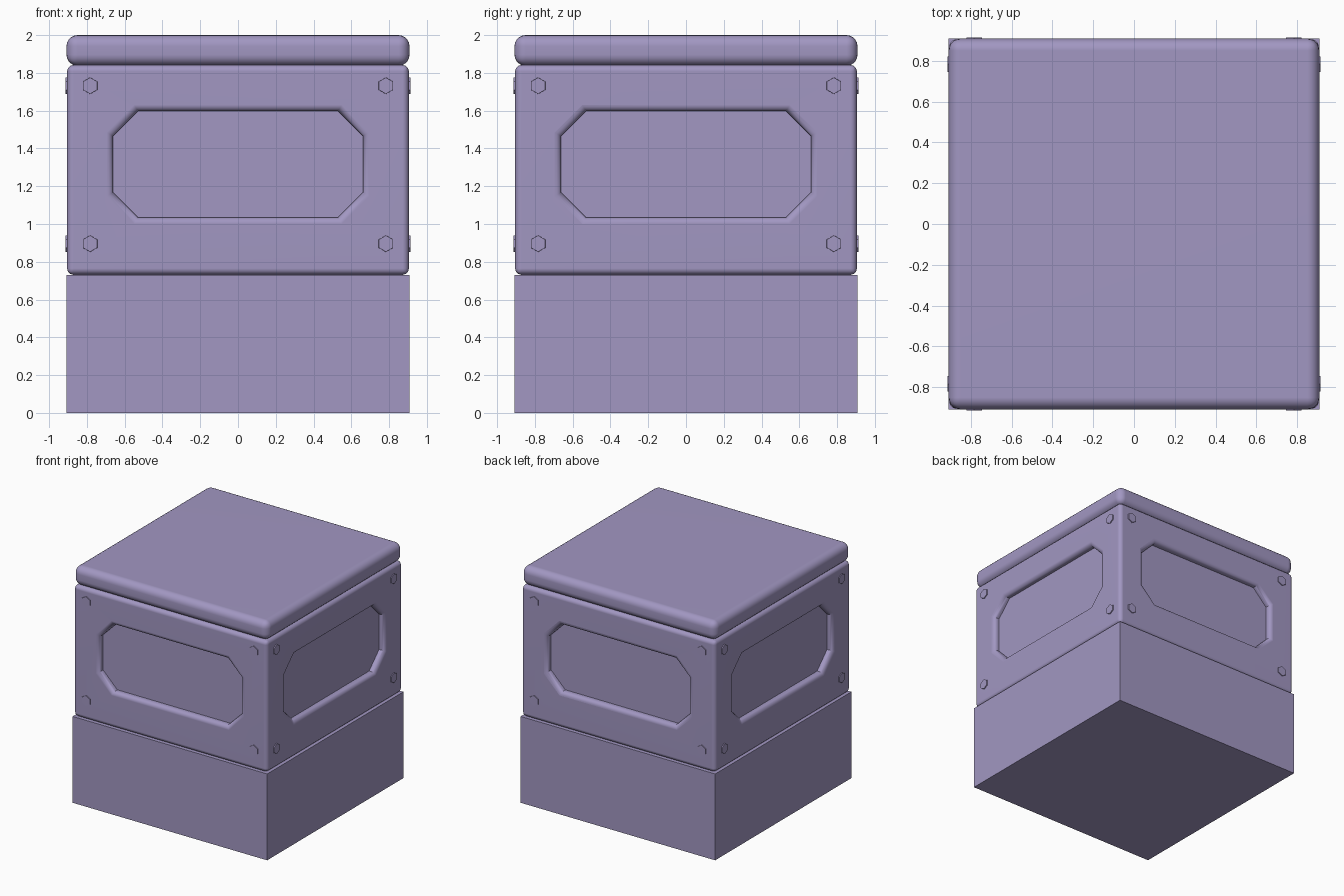
import bpy, bmesh, math
from mathutils import Matrix

if "Cube" in bpy.data.objects:
    bpy.data.objects.remove(bpy.data.objects["Cube"])

purple = bpy.data.materials.new("muted purple")
purple.diffuse_color = (0.36, 0.31, 0.54, 1)
purple.use_nodes = True
purple.node_tree.nodes["Principled BSDF"].inputs["Base Color"].default_value = purple.diffuse_color


def make_object(name, bm):
    bmesh.ops.recalc_face_normals(bm, faces=bm.faces[:])
    mesh = bpy.data.meshes.new(name)
    bm.to_mesh(mesh)
    bm.free()
    mesh.materials.append(purple)
    ob = bpy.data.objects.new(name, mesh)
    bpy.context.collection.objects.link(ob)
    return ob


def activate(ob):
    bpy.ops.object.select_all(action='DESELECT')
    ob.select_set(True)
    bpy.context.view_layer.objects.active = ob


def smooth(ob):
    activate(ob)
    bpy.ops.object.shade_smooth_by_angle(angle=math.radians(35))
    ob.modifiers.new("face weighted normals", 'WEIGHTED_NORMAL').keep_sharp = True


def box(name, half, z0, z1, radius=0, segments=1):
    bm = bmesh.new()
    bmesh.ops.create_cube(bm, size=1)
    for v in bm.verts:
        v.co = (v.co.x * 2 * half, v.co.y * 2 * half, (z0 + z1) / 2 + v.co.z * (z1 - z0))
    if radius:
        bmesh.ops.bevel(bm, geom=bm.edges[:], offset=radius, segments=segments,
                        profile=0.5, affect='EDGES')
    return make_object(name, bm)


def octagon(w, h, c):
    return [(w, -h + c), (w, h - c), (w - c, h), (-w + c, h),
            (-w, h - c), (-w, -h + c), (-w + c, -h), (w - c, -h)]


# Plinth, main block and cushioned lid
box("base", 0.909, 0, 0.729)
BODY = 0.905
body = box("body", BODY, 0.731, 1.842, 0.034, 3)
lid = box("lid", 0.908, 1.838, 2.0, 0.058, 5)

# Octagonal recess on each side, with a rounded lip
LIP, DEPTH, MID_Z = 0.034, 0.05, 1.316
rings = [(0, -DEPTH)]
for i in range(6):
    a = math.pi / 2 * i / 5
    rings.append((LIP * (1 - math.cos(a)), LIP * (math.sin(a) - 1)))
rings.append((LIP, 0.1))

for side in range(4):
    turn = Matrix.Rotation(side * math.pi / 2, 4, 'Z')
    bm = bmesh.new()
    loops = []
    for grow, out in rings:
        pts = octagon(0.661 + grow, 0.281 + grow, 0.132 + 0.4 * grow)
        loops.append([bm.verts.new(turn @ Matrix.Translation((x, -BODY - out, MID_Z + z)).translation)
                      for x, z in pts])
    for a, b in zip(loops, loops[1:]):
        for i in range(8):
            j = (i + 1) % 8
            bm.faces.new((a[i], a[j], b[j], b[i]))
    bm.faces.new(loops[0])
    bm.faces.new(loops[-1])
    cutter = make_object("recess_cutter", bm)
    cutter.hide_render = True
    mod = body.modifiers.new("recess", 'BOOLEAN')
    mod.operation, mod.solver, mod.object = 'DIFFERENCE', 'EXACT', cutter
    activate(body)
    bpy.ops.object.modifier_apply(modifier=mod.name)
    bpy.data.objects.remove(cutter)

smooth(body)
smooth(lid)

# Hexagonal bolt heads near the corners of every side
bm = bmesh.new()
for side in range(4):
    turn = Matrix.Rotation(side * math.pi / 2, 4, 'Z')
    for x in (-0.783, 0.783):
        for z in (0.896, 1.732):
            place = (turn @ Matrix.Translation((x, -BODY + 0.001, z))
                     @ Matrix.Rotation(math.pi / 2, 4, 'X') @ Matrix.Rotation(math.pi / 2, 4, 'Z'))
            # Orient the hexagon with a corner pointing up
            geo = bmesh.ops.create_cone(bm, cap_ends=True, segments=6, radius1=0.045,
                                        radius2=0.043, depth=0.018)
            vs = geo["verts"]
            top = max(vs, key=lambda v: v.co.length)
            fix = Matrix.Rotation(-math.atan2(top.co.y, top.co.x), 4, 'Z')
            bmesh.ops.transform(bm, matrix=place @ fix, verts=vs)
make_object("bolt_heads", bm)
